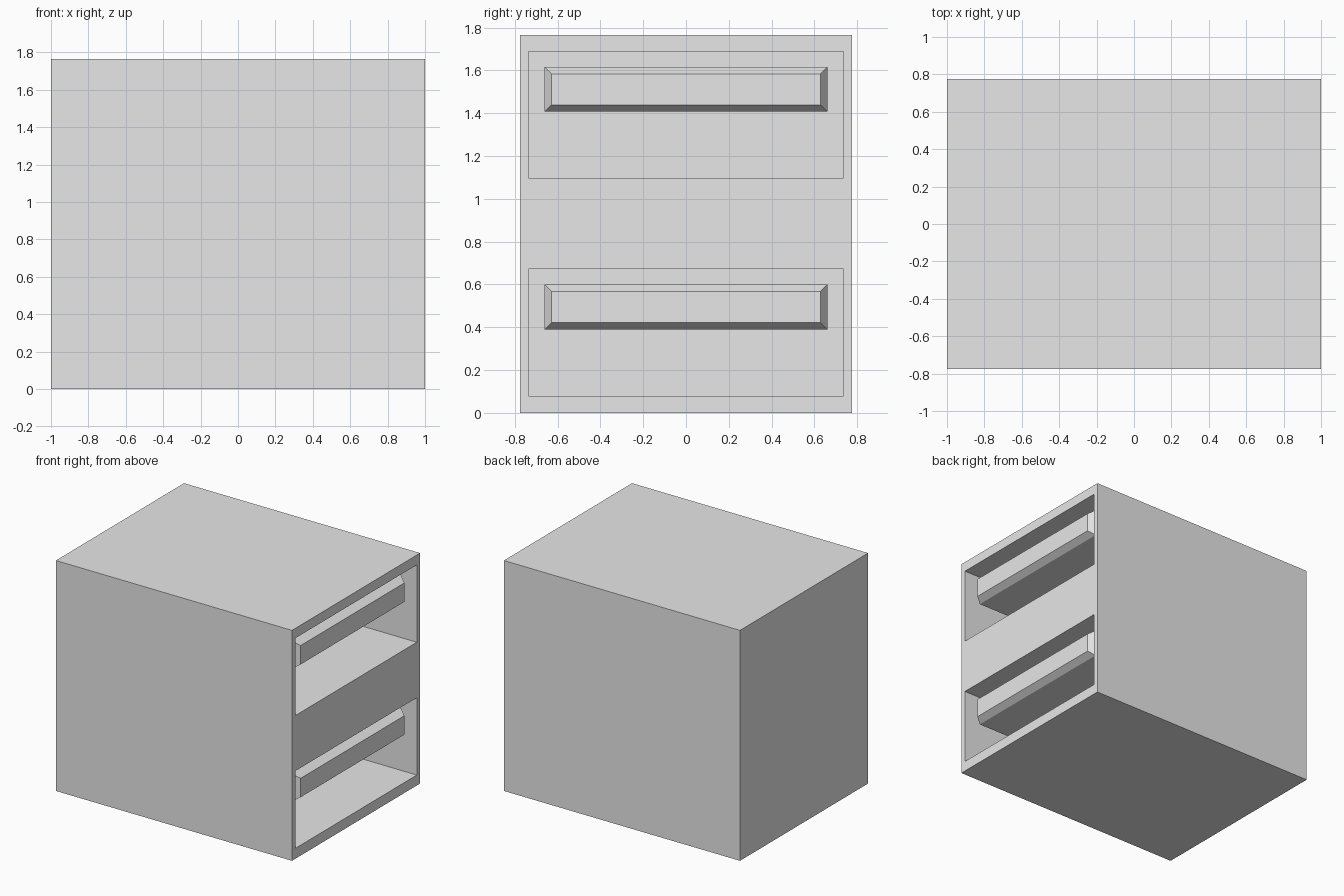
import bpy
import bmesh
from mathutils import Matrix, Vector

if "Cube" in bpy.data.objects:
    bpy.data.objects.remove(bpy.data.objects["Cube"], do_unlink=True)

HALF_Y, HEIGHT = 0.775, 1.765
BACK = -0.2            # inner end of the recesses
LEVELS = (0, 1.017)    # height offsets of the two recesses

grey = bpy.data.materials.new("light_grey")
grey.use_nodes = True
grey.diffuse_color = (0.8, 0.8, 0.8, 1)
grey.node_tree.nodes["Principled BSDF"].inputs["Base Color"].default_value = (0.8, 0.8, 0.8, 1)


def box_bmesh(low, high):
    low, high = Vector(low), Vector(high)
    bm = bmesh.new()
    matrix = Matrix.Translation((low + high) / 2) @ Matrix.Diagonal((*(high - low), 1))
    bmesh.ops.create_cube(bm, size=1, matrix=matrix)
    return bm


def make_object(name, bm):
    mesh = bpy.data.meshes.new(name)
    bm.to_mesh(mesh)
    bm.free()
    mesh.materials.append(grey)
    obj = bpy.data.objects.new(name, mesh)
    bpy.context.collection.objects.link(obj)
    return obj


# Cabinet body with two recesses cut into its left side
cabinet = make_object("cabinet_body", box_bmesh((-1, -HALF_Y, 0), (1, HALF_Y, HEIGHT)))
for level in LEVELS:
    cutter = make_object("recess_cutter", box_bmesh((BACK, -0.735, level + 0.08),
                                                    (1.1, 0.735, level + 0.672)))
    cutter.hide_render = True
    cut = cabinet.modifiers.new("recess", 'BOOLEAN')
    cut.operation = 'DIFFERENCE'
    cut.solver = 'EXACT'
    cut.object = cutter
    bpy.context.view_layer.objects.active = cabinet
    bpy.ops.object.modifier_apply(modifier=cut.name)
    bpy.data.objects.remove(cutter, do_unlink=True)

# Long block in each recess, its outer end narrowed by a slanted border
for name, level in zip(("lower_block", "upper_block"), LEVELS):
    bm = box_bmesh((BACK, -0.66, level + 0.39), (0.92, 0.66, level + 0.6))
    bm.faces.ensure_lookup_table()
    end = max(bm.faces, key=lambda f: f.calc_center_median().x)
    bmesh.ops.inset_region(bm, faces=[end], thickness=0.046)
    bmesh.ops.translate(bm, verts=end.verts, vec=(0.05, 0, 0))
    make_object(name, bm)
